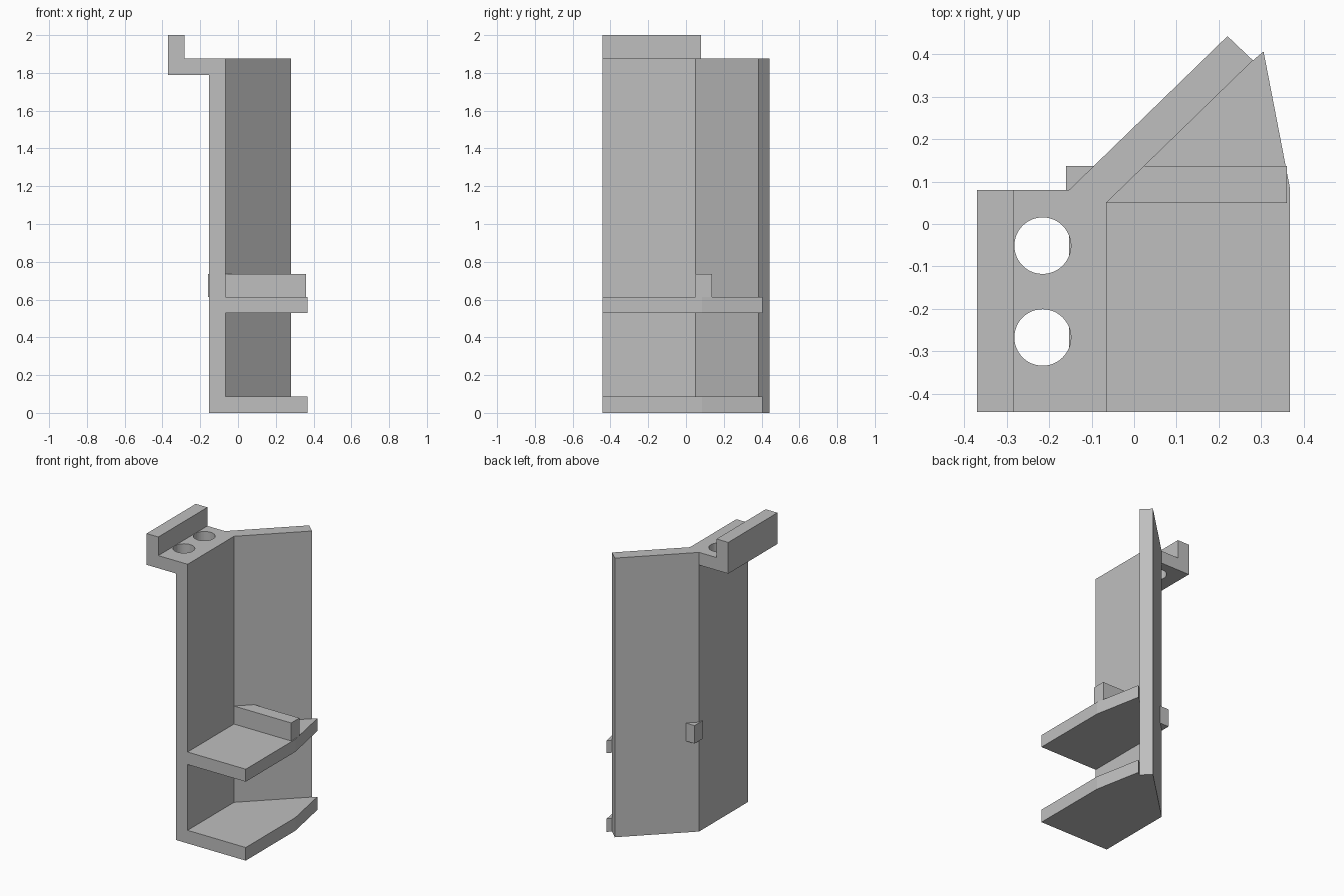
import bpy
import bmesh

cube = bpy.data.objects.get("Cube")
if cube:
    bpy.data.objects.remove(cube, do_unlink=True)

grey = bpy.data.materials.new("plain grey")
grey.use_nodes = True
colour = (0.52, 0.52, 0.52, 1)
grey.diffuse_color = colour
grey.node_tree.nodes["Principled BSDF"].inputs["Base Color"].default_value = colour


def extrude(name, outline, z0, z1):
    """Extrude a plan outline (counter-clockwise) from z0 up to z1."""
    bm = bmesh.new()
    base = bm.faces.new([bm.verts.new((x, y, z0)) for x, y in outline])
    top = bmesh.ops.extrude_face_region(bm, geom=[base])["geom"]
    verts = [v for v in top if isinstance(v, bmesh.types.BMVert)]
    bmesh.ops.translate(bm, verts=verts, vec=(0, 0, z1 - z0))
    bmesh.ops.recalc_face_normals(bm, faces=bm.faces)
    mesh = bpy.data.meshes.new(name)
    bm.to_mesh(mesh)
    bm.free()
    mesh.materials.append(grey)
    obj = bpy.data.objects.new(name, mesh)
    bpy.context.collection.objects.link(obj)
    return obj


def box(name, x0, x1, y0, y1, z0, z1):
    return extrude(name, [(x0, y0), (x1, y0), (x1, y1), (x0, y1)], z0, z1)


FRONT = -0.442
OUTER, INNER = -0.153, -0.065
BEND = (INNER, 0.05)      # inside corner where the wall turns
TIP = (0.28, 0.385)       # inside end of the angled wall
TOP = 1.875

# Bent upright wall: straight side plus angled back
wall = extrude("bent_wall", [(OUTER, FRONT), (INNER, FRONT), BEND, TIP,
                             (0.22, 0.442), (OUTER, 0.08)], 0, TOP)

# Two matching shelves that fit against the inside of the wall
shelf_outline = [(INNER, FRONT), (0.367, FRONT), (0.367, 0.085),
                 (0.305, 0.406), TIP, BEND]
for name, z0, z1 in (("bottom_shelf", 0, 0.088), ("middle_shelf", 0.53, 0.614)):
    extrude(name, shelf_outline, z0, z1)

# Stop bar on the middle shelf, passing through the wall
box("stop_bar", -0.16, 0.36, 0.05, 0.137, 0.614, 0.735)

# Top flange with raised lip
flange = box("top_flange", -0.37, INNER - 0.001, FRONT, 0.08, 1.79, TOP)
box("flange_lip", -0.37, -0.283, FRONT, 0.08, TOP, 2.0)

# Two round holes through the flange
for y in (-0.051, -0.267):
    bpy.ops.mesh.primitive_cylinder_add(vertices=48, radius=0.0665, depth=0.3,
                                        location=(-0.215, y, 1.935))
    cutter = bpy.context.object
    cutter.name = "hole_cutter"
    cutter.hide_render = True
    for part in (wall, flange):
        mod = part.modifiers.new("hole", "BOOLEAN")
        mod.operation = "DIFFERENCE"
        mod.solver = "EXACT"
        mod.object = cutter
        bpy.context.view_layer.objects.active = part
        bpy.ops.object.modifier_apply(modifier=mod.name)
    bpy.data.objects.remove(cutter, do_unlink=True)
